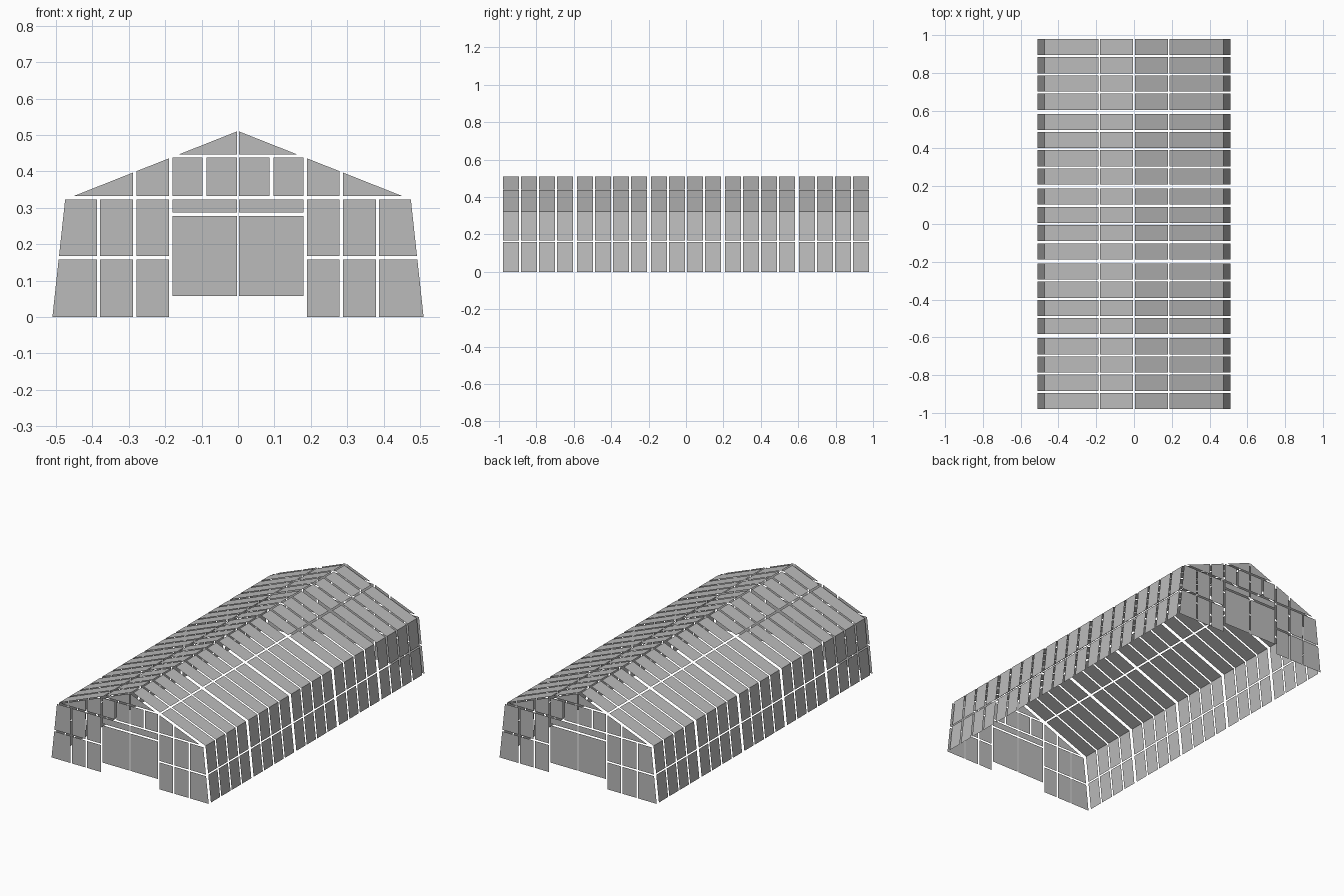
import bpy
import bmesh
from mathutils import Vector

cube = bpy.data.objects.get("Cube")
if cube:
    bpy.data.objects.remove(cube, do_unlink=True)

glass = bpy.data.materials.new("grey_glass")
glass.use_nodes = True
GREY = (0.5, 0.5, 0.5, 1.0)
glass.diffuse_color = GREY
glass.node_tree.nodes["Principled BSDF"].inputs["Base Color"].default_value = GREY

# Overall cross-section of the house
BASE, EAVE, RIDGE = Vector((0.51, 0, 0)), Vector((0.475, 0, 0.323)), Vector((0, 0, 0.511))
BAYS, PANES = 5, 4
BAY_PITCH, PANE_PITCH, PANE_WIDTH = 0.396, 0.0965, 0.0855


def finish(name, bm, mirror_y=False):
    """Turn a bmesh into a named object mirrored about the centre."""
    mesh = bpy.data.meshes.new(name)
    bm.to_mesh(mesh)
    bm.free()
    mesh.materials.append(glass)
    obj = bpy.data.objects.new(name, mesh)
    bpy.context.collection.objects.link(obj)
    mod = obj.modifiers.new("mirror", 'MIRROR')
    mod.use_axis = (True, mirror_y, False)
    mod.use_mirror_merge = False


def add_face(bm, points):
    bm.faces.new([bm.verts.new(p) for p in points])


def long_side(name, low, high):
    """A row of panes along the length, between two profile points."""
    bm = bmesh.new()
    for bay in range(BAYS):
        for pane in range(PANES):
            mid = (bay - (BAYS - 1) / 2) * BAY_PITCH + (pane - (PANES - 1) / 2) * PANE_PITCH
            a = Vector((0, mid - PANE_WIDTH / 2, 0))
            b = Vector((0, mid + PANE_WIDTH / 2, 0))
            add_face(bm, [low + a, low + b, high + b, high + a])
    finish(name, bm)


def gable(name, columns, low, high):
    """End-wall panes, trimmed to the sloping wall and roof lines."""
    bm = bmesh.new()
    for x0, x1 in columns:
        add_face(bm, [(x0, -1, low), (x1, -1, low), (x1, -1, high), (x0, -1, high)])
    for start, end in ((BASE, EAVE), (EAVE, RIDGE)):
        d = end - start
        bmesh.ops.bisect_plane(bm, geom=bm.verts[:] + bm.edges[:] + bm.faces[:],
                               plane_co=start, plane_no=(d.z, 0, -d.x), clear_outer=True)
    finish(name, bm, mirror_y=True)


# Long walls and roof slopes
long_side("lower_wall_panes", BASE, BASE.lerp(EAVE, 0.49))
long_side("upper_wall_panes", BASE.lerp(EAVE, 0.515), EAVE)
long_side("lower_roof_panes", EAVE, EAVE.lerp(RIDGE, 0.602))
long_side("upper_roof_panes", EAVE.lerp(RIDGE, 0.622), EAVE.lerp(RIDGE, 0.99))

# End walls beside the doors
side_columns = [(0.19, 0.279), (0.289, 0.379), (0.388, 0.55)]
gable("lower_gable_panes", side_columns, 0, 0.158)
gable("upper_gable_panes", side_columns, 0.167, 0.323)
gable("sloping_gable_panes", [(0.19, 0.279), (0.289, 0.47)], 0.332, 0.55)

# Centre of the end walls
centre = [(0.003, 0.18)]
gable("doors", centre, 0.058, 0.277)
gable("transom_panes", centre, 0.287, 0.323)
gable("window_panes", [(0.003, 0.087), (0.097, 0.18)], 0.332, 0.438)
gable("peak_panes", centre, 0.447, 0.55)
